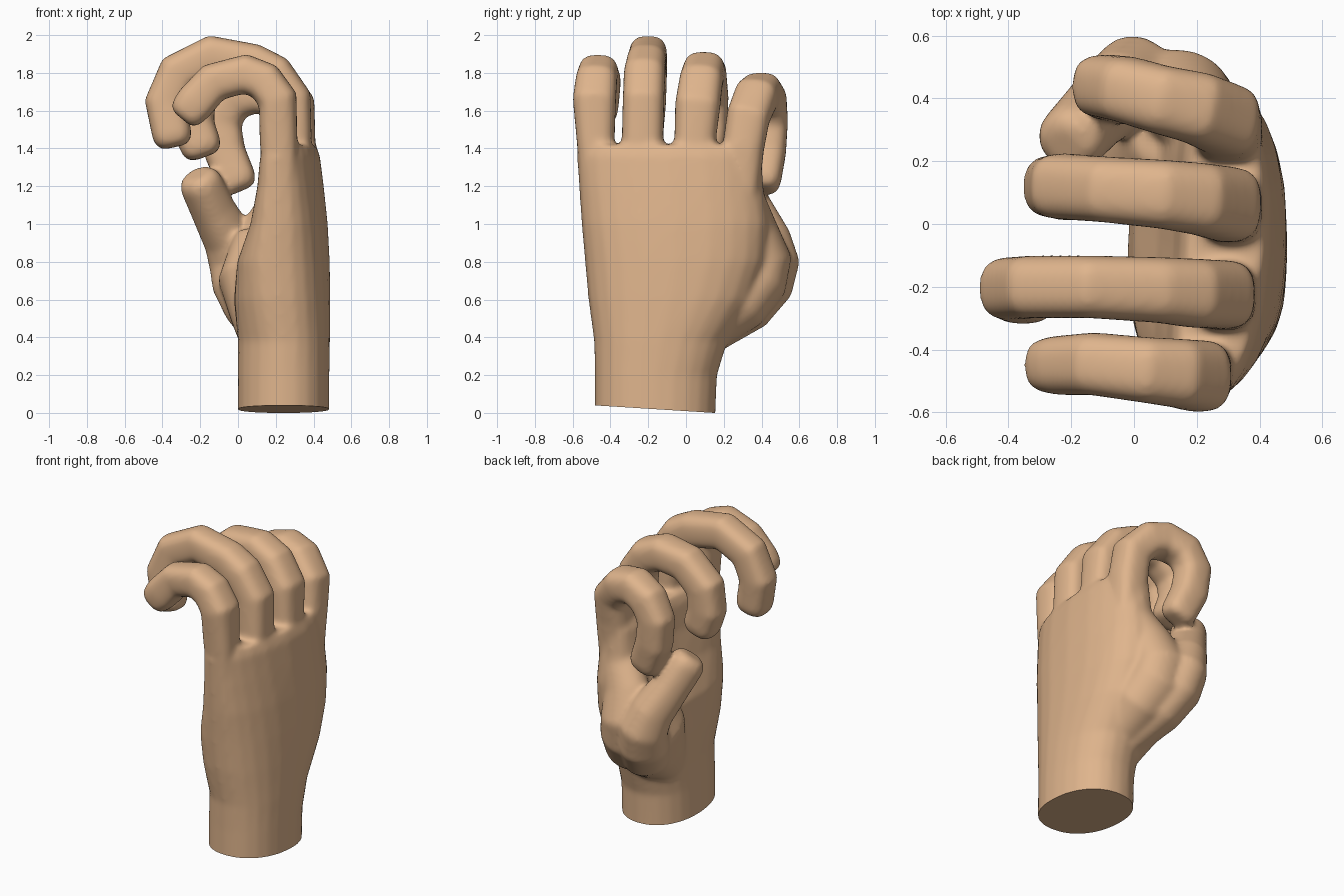
import bpy, bmesh, math
from mathutils import Vector

skin = bpy.data.materials.new("skin")
skin.diffuse_color = (0.74, 0.46, 0.265, 1)
SEG = 24


def super_ring(n):
    """Unit rounded-square ring; n = 2 is a circle."""
    ring = []
    for i in range(SEG):
        a = 2 * math.pi * i / SEG
        c, s = math.cos(a), math.sin(a)
        ring.append((math.copysign(abs(c) ** (2 / n), c), math.copysign(abs(s) ** (2 / n), s)))
    return ring


def loft(name, rings):
    """Skin a list of rings into a closed object."""
    bm = bmesh.new()
    vs = [[bm.verts.new(p) for p in r] for r in rings]
    for a, b in zip(vs, vs[1:]):
        for i in range(SEG):
            j = (i + 1) % SEG
            bm.faces.new((a[i], a[j], b[j], b[i]))
    bm.faces.new(vs[0])
    bm.faces.new(vs[-1])
    bmesh.ops.recalc_face_normals(bm, faces=bm.faces)
    me = bpy.data.meshes.new(name)
    bm.to_mesh(me)
    bm.free()
    ob = bpy.data.objects.new(name, me)
    bpy.context.collection.objects.link(ob)
    return ob


def tube(name, pts, n=2.8, side=(0, 1, 0)):
    """Limb along points (x, y, z, half width, half depth) with blunt ends."""
    pos = [Vector(p[:3]) for p in pts]
    rings = []
    last = len(pts) - 1
    for i, p in enumerate(pts):
        t0 = (pos[i] - pos[i - 1]).normalized() if i else Vector()
        t1 = (pos[i + 1] - pos[i]).normalized() if i < last else Vector()
        t = (t0 + t1).normalized()
        u = Vector(side)
        u = (u - t * u.dot(t)).normalized()
        v = t.cross(u)
        # rounded tip: three shrinking rings past the final point
        caps = [(0, 1), (0.03, 0.94), (0.055, 0.8), (0.068, 0.55)] if i == last else [(0, 1)]
        for push, k in caps:
            rings.append([pos[i] + t * push + u * a * p[3] * k + v * b * p[4] * k
                          for a, b in super_ring(n)])
    return loft(name, rings)


# palm and wrist: z, x0, x1, y0, y1
levels = [(-0.15, -0.002, 0.484, -0.483, 0.15), (0.20, -0.002, 0.484, -0.483, 0.165),
          (0.38, 0.00, 0.487, -0.487, 0.22), (0.60, -0.02, 0.49, -0.517, 0.36),
          (0.80, 0.00, 0.487, -0.535, 0.43), (1.00, 0.08, 0.477, -0.553, 0.44),
          (1.20, 0.13, 0.457, -0.567, 0.41), (1.36, 0.15, 0.437, -0.578, 0.40),
          (1.42, 0.175, 0.415, -0.56, 0.38)]
rings = []
for z, x0, x1, y0, y1 in levels:
    rise = max(0, min(1, (z - 0.4) / 0.7))
    ring = []
    for a, b in super_ring(2.2 + 0.7 * rise):
        y = (y0 + y1) / 2 + b * (y1 - y0) / 2
        ring.append(((x0 + x1) / 2 + a * (x1 - x0) / 2 - 0.23 * rise * (y - 0.05) ** 2, y, z))
    rings.append(ring)
parts = [loft("palm", rings)]

# four curled fingers
parts.append(tube("little_finger", [
    (0.23, -0.47, 1.10, .08, .08), (0.215, -0.478, 1.43, .10, .10), (0.21, -0.485, 1.66, .115, .105),
    (0.14, -0.475, 1.755, .11, .105), (0.04, -0.465, 1.795, .105, .105),
    (-0.13, -0.445, 1.75, .10, .105), (-0.23, -0.45, 1.64, .095, .105), (-0.255, -0.45, 1.61, .09, .10)]))
parts.append(tube("ring_finger", [
    (0.29, -0.23, 1.20, .10, .09), (0.29, -0.23, 1.45, .11, .10), (0.28, -0.225, 1.66, .11, .11),
    (0.19, -0.22, 1.79, .11, .11), (0.08, -0.21, 1.845, .105, .11), (-0.14, -0.20, 1.89, .10, .11),
    (-0.32, -0.20, 1.80, .10, .11), (-0.385, -0.205, 1.645, .10, .11), (-0.35, -0.22, 1.475, .10, .105)]))
parts.append(tube("middle_finger", [
    (0.31, 0.05, 1.20, .10, .09), (0.31, 0.048, 1.44, .11, .10), (0.30, 0.062, 1.63, .12, .11),
    (0.21, 0.08, 1.755, .115, .11), (0.09, 0.095, 1.805, .11, .11), (-0.09, 0.11, 1.785, .105, .11),
    (-0.225, 0.12, 1.67, .105, .115), (-0.24, 0.12, 1.53, .10, .115), (-0.20, 0.11, 1.42, .10, .11)]))
parts.append(tube("index_finger", [
    (0.30, 0.28, 1.10, .10, .10), (0.30, 0.303, 1.40, .11, .11), (0.295, 0.33, 1.57, .115, .11),
    (0.20, 0.37, 1.67, .115, .11), (0.09, 0.395, 1.695, .11, .11), (-0.03, 0.43, 1.65, .105, .11),
    (-0.09, 0.44, 1.54, .10, .11), (-0.07, 0.43, 1.38, .10, .11), (-0.01, 0.41, 1.24, .095, .105)]))

# thumb, its fleshy base, and the web towards the index finger
parts.append(tube("thumb", [
    (0.16, 0.10, 0.42, .12, .12), (0.08, 0.31, 0.58, .15, .16), (0.025, 0.41, 0.70, .155, .165),
    (0.0, 0.445, 0.81, .148, .155), (-0.05, 0.42, 0.92, .13, .13), (-0.13, 0.345, 1.07, .115, .115),
    (-0.195, 0.275, 1.21, .11, .11)], 2.3, (0.6, 0.6, 0)))
parts.append(tube("thumb_base", [
    (0.14, 0.0, 0.36, .12, .12), (0.10, 0.14, 0.52, .19, .14), (0.055, 0.25, 0.70, .22, .16),
    (0.09, 0.31, 0.88, .17, .13)], 2.2))
parts.append(tube("thumb_web", [
    (0.22, 0.05, 0.40, .12, .12), (0.20, 0.28, 0.58, .16, .17), (0.15, 0.38, 0.70, .16, .18),
    (0.13, 0.41, 0.82, .15, .18), (0.18, 0.36, 0.98, .12, .15), (0.27, 0.30, 1.15, .11, .13),
    (0.29, 0.29, 1.30, .09, .10)], 2.0))

# fuse everything into one skin with soft creases
bpy.ops.object.select_all(action='DESELECT')
for ob in parts:
    ob.select_set(True)
hand = parts[0]
bpy.context.view_layer.objects.active = hand
bpy.ops.object.join()
hand.name = hand.data.name = "hand"
mod = hand.modifiers.new("fuse", 'REMESH')
mod.mode = 'VOXEL'
mod.voxel_size = 0.014
bpy.ops.object.modifier_apply(modifier="fuse")
mod = hand.modifiers.new("soften", 'SMOOTH')
mod.factor = 0.5
mod.iterations = 14
bpy.ops.object.modifier_apply(modifier="soften")

# cut the wrist flat, with a slight tilt
bm = bmesh.new()
bm.from_mesh(hand.data)
cut = bmesh.ops.bisect_plane(bm, geom=bm.verts[:] + bm.edges[:] + bm.faces[:], clear_inner=True,
                             plane_co=(0, 0.15, 0.0), plane_no=(0, 0.063, 1))
rim = [e for e in cut["geom_cut"] if isinstance(e, bmesh.types.BMEdge)]
bmesh.ops.contextual_create(bm, geom=rim)
bmesh.ops.recalc_face_normals(bm, faces=bm.faces)
bm.to_mesh(hand.data)
bm.free()
hand.data.materials.clear()
hand.data.materials.append(skin)
bpy.ops.object.shade_smooth_by_angle(angle=math.radians(45))
